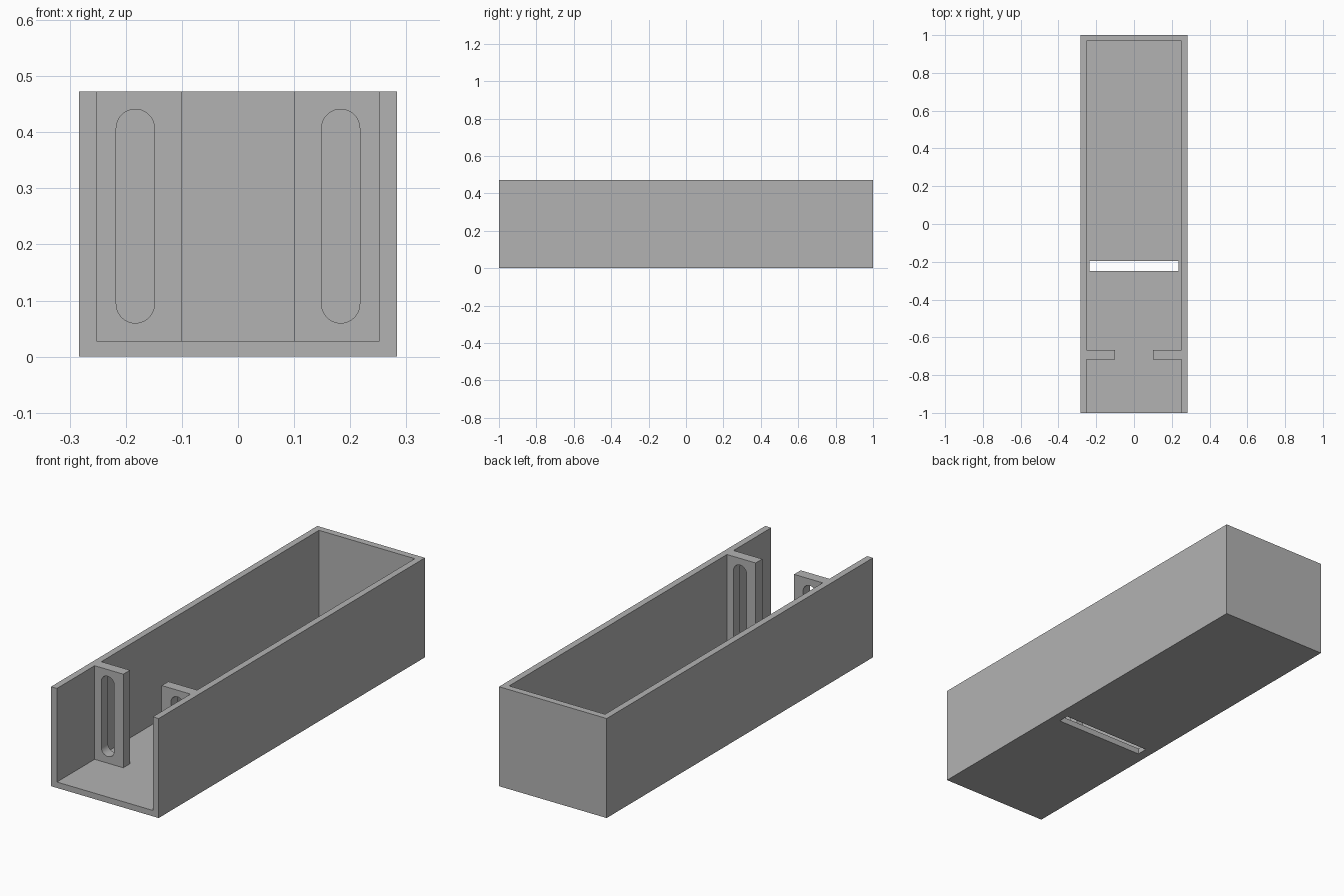
import bpy
import bmesh
import math
from mathutils import Matrix

cube = bpy.data.objects.get("Cube")
if cube:
    bpy.data.objects.remove(cube)

W, L, H = 0.283, 1.0, 0.473      # half width, half length, height
IN_X, BACK_Y, FLOOR = 0.252, 0.968, 0.028
TAB_X, TAB_Y0, TAB_Y1 = 0.101, -0.717, -0.667
SLOT_X, SLOT_R, SLOT_Z0, SLOT_Z1 = 0.183, 0.034, 0.060, 0.441

gray = bpy.data.materials.new("light gray")
gray.use_nodes = True
color = (0.45, 0.45, 0.45, 1)
gray.diffuse_color = color
gray.node_tree.nodes["Principled BSDF"].inputs["Base Color"].default_value = color


def make(name, bm):
    bmesh.ops.recalc_face_normals(bm, faces=bm.faces)
    mesh = bpy.data.meshes.new(name)
    bm.to_mesh(mesh)
    bm.free()
    mesh.materials.append(gray)
    obj = bpy.data.objects.new(name, mesh)
    bpy.context.collection.objects.link(obj)
    return obj


def box(name, lo, hi):
    bm = bmesh.new()
    size = [b - a for a, b in zip(lo, hi)]
    mid = [(a + b) / 2 for a, b in zip(lo, hi)]
    bmesh.ops.create_cube(bm, size=1, matrix=Matrix.Translation(mid) @ Matrix.Diagonal((*size, 1)))
    return make(name, bm)


def stadium(name, x):
    """Upright round-ended slot, extruded through the tab along y."""
    bm = bmesh.new()
    n = 24
    verts = []
    for zc, start in ((SLOT_Z1 - SLOT_R, 0), (SLOT_Z0 + SLOT_R, math.pi)):
        for i in range(n + 1):
            a = start + math.pi * i / n
            verts.append(bm.verts.new((x + SLOT_R * math.cos(a), TAB_Y0 - 0.02, zc + SLOT_R * math.sin(a))))
    face = bm.faces.new(verts)
    out = bmesh.ops.extrude_face_region(bm, geom=[face])
    moved = [v for v in out["geom"] if isinstance(v, bmesh.types.BMVert)]
    bmesh.ops.translate(bm, verts=moved, vec=(0, TAB_Y1 - TAB_Y0 + 0.04, 0))
    return make(name, bm)


def combine(obj, other, operation):
    """Apply a boolean and remove the helper."""
    other.hide_render = True
    mod = obj.modifiers.new(operation.lower(), "BOOLEAN")
    mod.operation = operation
    mod.solver = "EXACT"
    mod.object = other
    bpy.context.view_layer.objects.active = obj
    bpy.ops.object.modifier_apply(modifier=mod.name)
    bpy.data.objects.remove(other)


# Open-topped, open-fronted tray
tray = box("tray", (-W, -L, 0), (W, L, H))
combine(tray, box("cavity", (-IN_X, -L - 0.1, FLOOR), (IN_X, BACK_Y, H + 0.1)), "DIFFERENCE")

# Cross slot through the floor
combine(tray, box("floor_slot", (-0.236, -0.25, -0.1), (0.236, -0.197, FLOOR + 0.05)), "DIFFERENCE")

# Inner tabs, each with a round-ended slot
for side, s in (("left", 1), ("right", -1)):
    xs = sorted((s * TAB_X, s * (IN_X + 0.015)))
    tab = box(side + "_tab", (xs[0], TAB_Y0, FLOOR - 0.014), (xs[1], TAB_Y1, H))
    combine(tray, tab, "UNION")
    combine(tray, stadium(side + "_tab_slot", s * SLOT_X), "DIFFERENCE")

# Smooth slot ends, sharp edges elsewhere
bpy.ops.object.select_all(action="DESELECT")
tray.select_set(True)
bpy.context.view_layer.objects.active = tray
bpy.ops.object.shade_smooth_by_angle(angle=math.radians(30))
